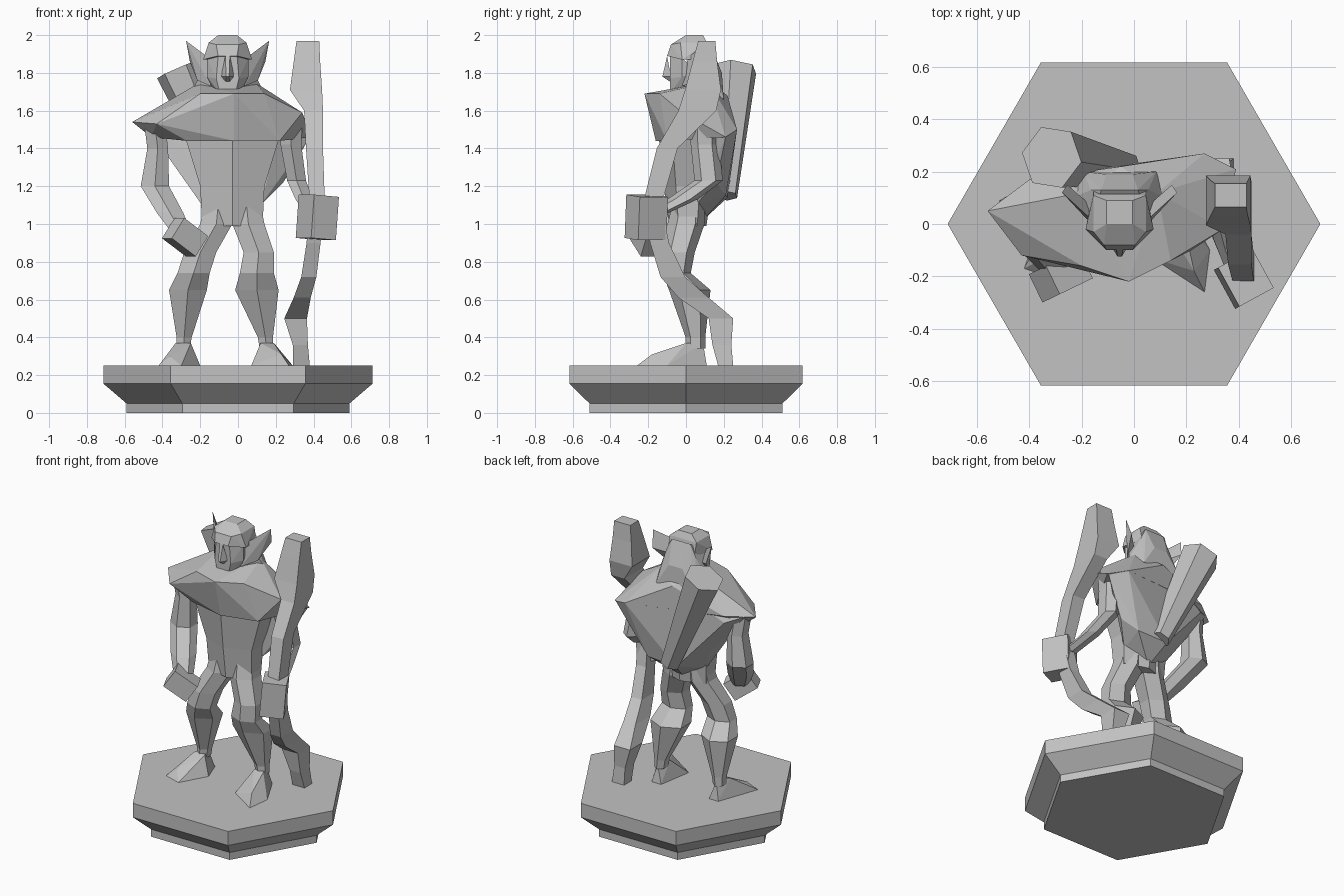
import bpy
import bmesh
from math import cos, sin, pi
from mathutils import Vector, Matrix

old_cube = bpy.data.objects.get("Cube")
if old_cube:
    bpy.data.objects.remove(old_cube, do_unlink=True)

stone = bpy.data.materials.new("stone grey")
stone.use_nodes = True
grey = (.54, .54, .54, 1)
stone.diffuse_color = grey
stone.node_tree.nodes["Principled BSDF"].inputs["Base Color"].default_value = grey


def finish(name, bm):
    """Turn a bmesh into a flat shaded object with the stone material."""
    bmesh.ops.recalc_face_normals(bm, faces=bm.faces[:])
    mesh = bpy.data.meshes.new(name)
    bm.to_mesh(mesh)
    bm.free()
    mesh.materials.append(stone)
    obj = bpy.data.objects.new(name, mesh)
    bpy.context.collection.objects.link(obj)
    return obj


def faceted(name, points):
    """Chiselled block: the convex hull of a few corner points."""
    bm = bmesh.new()
    for point in points:
        bm.verts.new(point)
    bmesh.ops.convex_hull(bm, input=bm.verts[:])
    loose = [v for v in bm.verts if not v.link_faces]
    bmesh.ops.delete(bm, geom=loose, context='VERTS')
    return finish(name, bm)


def loft(name, rings, sides):
    """Stack of level rings, each given as x, y, z, half width, half depth."""
    bm = bmesh.new()
    loops = []
    grow = 1 / cos(pi / sides)
    for x, y, z, wide, deep in rings:
        loop = []
        for i in range(sides):
            angle = 2 * pi * (i + .5) / sides
            corner = (x + wide * grow * cos(angle), y + deep * grow * sin(angle), z)
            loop.append(bm.verts.new(corner))
        loops.append(loop)
    for low, high in zip(loops, loops[1:]):
        for i in range(sides):
            j = (i + 1) % sides
            bm.faces.new((low[i], low[j], high[j], high[i]))
    bm.faces.new(loops[0])
    bm.faces.new(loops[-1])
    return finish(name, bm)


def block(name, centre, size, yaw, tilt):
    """Turned box, used for the fists."""
    bm = bmesh.new()
    turn = Matrix.Rotation(yaw, 4, 'Z') @ Matrix.Rotation(tilt, 4, 'Y')
    place = Matrix.Translation(centre) @ turn @ Matrix.Diagonal((*size, 1))
    bmesh.ops.create_cube(bm, size=1, matrix=place)
    return finish(name, bm)


def both_sides(points, middle=-.055):
    """Copy offsets to both sides of the middle line of the head."""
    return [(middle + side * x, y, z) for side in (-1, 1) for x, y, z in points]


# Hexagonal plinth with an undercut rim
bm = bmesh.new()
plinth = []
for radius, z in ((.59, 0), (.59, .05), (.713, .155), (.713, .25)):
    plinth.append([bm.verts.new((radius * cos(i * pi / 3), radius * sin(i * pi / 3), z))
                   for i in range(6)])
for low, high in zip(plinth, plinth[1:]):
    for i in range(6):
        j = (i + 1) % 6
        bm.faces.new((low[i], low[j], high[j], high[i]))
bm.faces.new(plinth[0])
bm.faces.new(plinth[-1])
finish("plinth", bm)

# Torso, broad mantle over the shoulders and the hanging back
loft("torso", [
    (-.03, .01, .99, .16, .085),
    (-.03, .01, 1.2, .17, .11),
    (-.03, 0, 1.46, .25, .125),
], 6)
faceted("mantle", [
    (-.56, .05, 1.54), (-.43, -.12, 1.53), (-.46, .02, 1.46), (-.4, .17, 1.55),
    (-.2, -.16, 1.69), (-.02, -.22, 1.69), (.14, -.14, 1.69), (-.02, -.16, 1.44),
    (-.27, -.1, 1.44), (.22, -.1, 1.44), (.34, -.02, 1.59), (.39, .21, 1.46),
    (.27, .27, 1.5), (-.2, .12, 1.75), (.09, .12, 1.75), (-.05, .22, 1.68),
])
faceted("back_cloak", [
    (-.5, .09, 1.54), (-.4, .16, 1.5), (.27, .27, 1.5), (.38, .21, 1.46), (.22, .1, 1.5),
    (-.26, .12, 1.25), (.24, .16, 1.22), (.14, .21, 1.15), (-.08, .22, 1.14),
    (-.19, .05, 1.1), (.12, .05, 1.1), (-.04, .09, 1.02), (-.05, .22, 1.68),
    (-.2, .13, 1.73), (.09, .13, 1.73),
])
faceted("neck", both_sides([
    (.07, .13, 1.95), (.11, .13, 1.87), (.11, .02, 1.87), (.06, -.03, 1.64),
    (.14, .2, 1.66), (.18, .1, 1.72), (.05, .19, 1.8),
]))

# Head: skull cap, narrower face, nose and pointed ears
faceted("skull_cap", both_sides([
    (.05, 0, 2), (.05, .09, 2), (.1, -.03, 1.96), (.1, .11, 1.96),
    (.13, -.02, 1.87), (.05, -.1, 1.89), (.06, -.08, 1.95), (.1, .13, 1.87),
]))
faceted("face", both_sides([
    (.11, -.02, 1.88), (.05, -.085, 1.89), (.11, -.02, 1.78), (.06, -.085, 1.77),
    (.04, -.085, 1.69), (.06, 0, 1.68), (.09, .06, 1.8),
]))
faceted("nose", both_sides([
    (.012, -.1, 1.89), (.035, -.08, 1.78), (.008, -.125, 1.78), (.01, -.08, 1.75),
]))
for name, side in (("right_ear", -1), ("left_ear", 1)):
    faceted(name, [(-.055 + side * x, y, z) for x, y, z in (
        (.22, .12, 1.97), (.2, .15, 1.86), (.1, .01, 1.88),
        (.09, -.02, 1.73), (.16, .06, 1.76), (.12, .08, 1.82))])

# Arms
loft("right_arm", [
    (-.44, .04, 1.52, .055, .06),
    (-.425, .05, 1.4, .055, .06),
    (-.44, .05, 1.2, .075, .07),
    (-.36, -.07, 1.06, .07, .065),
    (-.29, -.17, .94, .05, .05),
], 6)
loft("left_arm", [
    (.28, .1, 1.53, .06, .07),
    (.28, .1, 1.42, .055, .065),
    (.31, .12, 1.23, .05, .065),
    (.35, -.02, 1.13, .045, .07),
    (.4, -.17, 1.05, .04, .05),
], 6)
block("right_fist", (-.28, -.2, .93), (.17, .12, .13), .45, .6)
block("left_fist", (.42, -.21, 1.035), (.15, .17, .23), .5, .08)

# Legs and splayed feet
loft("right_leg", [
    (-.29, .05, .34, .035, .045),
    (-.285, .05, .4, .04, .045),
    (-.265, .02, .65, .1, .095),
    (-.235, -.05, .74, .085, .065),
    (-.2, -.04, .85, .085, .075),
    (-.115, 0, 1, .085, .085),
    (-.1, .02, 1.15, .07, .07),
], 6)
loft("left_leg", [
    (.15, .05, .34, .035, .045),
    (.145, .05, .4, .04, .045),
    (.1, .02, .65, .115, .095),
    (.1, -.05, .74, .09, .065),
    (.11, -.04, .85, .08, .075),
    (.055, 0, 1, .085, .085),
    (.04, .02, 1.15, .07, .07),
], 6)
faceted("right_foot", [
    (-.33, 0, .37), (-.25, 0, .37), (-.29, .09, .37), (-.32, .11, .25), (-.25, .11, .25),
    (-.42, -.17, .25), (-.3, -.21, .25), (-.2, -.03, .25), (-.36, -.14, .3),
])
faceted("left_foot", [
    (.12, 0, .37), (.19, 0, .37), (.15, .09, .37), (.11, .11, .25), (.18, .11, .25),
    (.07, -.13, .25), (.27, -.26, .25), (.29, -.1, .25), (.23, -.18, .31),
])

# Bow, curving forward to the grip and back at both tips
loft("bow", [
    (.335, .21, .25, .045, .04),
    (.33, .19, .36, .04, .05),
    (.305, .185, .5, .06, .065),
    (.34, .04, .61, .045, .08),
    (.375, -.07, .72, .04, .065),
    (.4, -.14, .9, .037, .05),
    (.42, -.18, 1.1, .04, .05),
    (.405, -.1, 1.4, .045, .055),
    (.4, .06, 1.6, .05, .1),
    (.36, .09, 1.71, .085, .095),
    (.365, .1, 1.86, .07, .065),
    (.37, .11, 1.97, .06, .045),
], 4)

# Quiver slung across the back
mouth, foot = Vector((-.315, .255, 1.82)), Vector((-.03, .21, 1.15))
axis = mouth - foot
bm = bmesh.new()
bmesh.ops.create_cone(
    bm, cap_ends=True, segments=6, radius1=.065, radius2=.125, depth=axis.length,
    matrix=Matrix.Translation((mouth + foot) / 2) @ axis.to_track_quat('Z', 'Y').to_matrix().to_4x4())
finish("quiver", bm)
